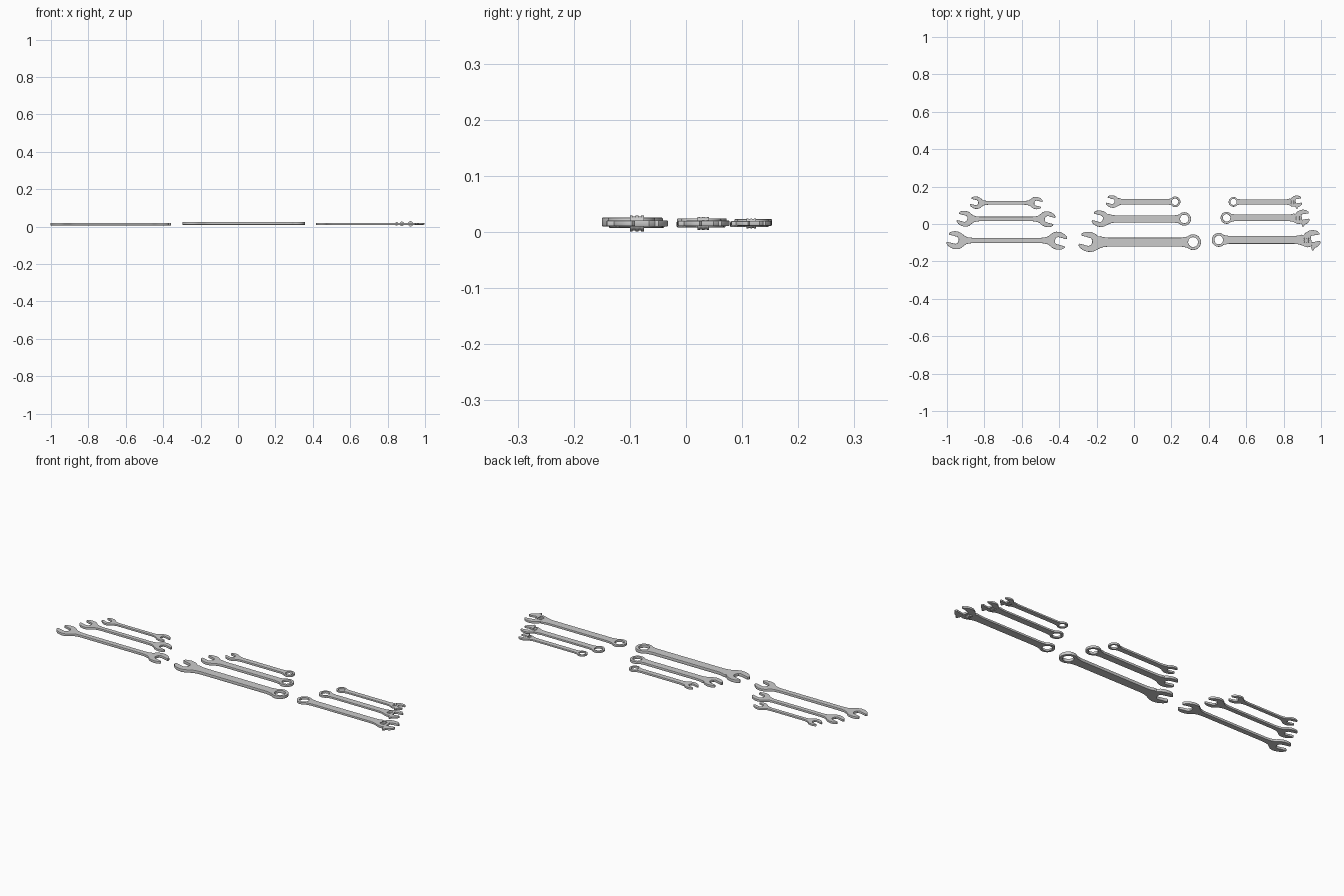
import bpy, math
from mathutils import Vector, Matrix

if "Cube" in bpy.data.objects:
    bpy.data.objects.remove(bpy.data.objects["Cube"])


def plate(name, outlines, z, thick, bevel):
    """Flat filled outline with holes, extruded and rounded, turned into a mesh."""
    cu = bpy.data.curves.new(name, 'CURVE')
    cu.dimensions, cu.fill_mode = '2D', 'BOTH'
    cu.extrude, cu.bevel_depth = thick / 2 - bevel, bevel
    cu.offset, cu.bevel_resolution = -bevel, 1
    for pts in outlines:
        sp = cu.splines.new('POLY')
        sp.points.add(len(pts) - 1)
        for p, q in zip(sp.points, pts):
            p.co = (q[0], q[1], 0, 1)
        sp.use_cyclic_u = True
    tmp = bpy.data.objects.new(name + "_tmp", cu)
    bpy.context.collection.objects.link(tmp)
    dg = bpy.context.evaluated_depsgraph_get()
    me = bpy.data.meshes.new_from_object(tmp.evaluated_get(dg))
    bpy.data.objects.remove(tmp)
    ob = bpy.data.objects.new(name, me)
    bpy.context.collection.objects.link(ob)
    ob.location.z = z
    smooth(ob)
    return ob


def smooth(ob):
    bpy.ops.object.select_all(action='DESELECT')
    ob.select_set(True)
    bpy.context.view_layer.objects.active = ob
    bpy.ops.object.shade_smooth_by_angle(angle=math.radians(35))


def place(pts, c, s, deg):
    m = Matrix.Rotation(math.radians(deg), 2)
    return [m @ Vector(p) * s + Vector(c) for p in pts]


def circle(c, r, n=32):
    return [(c[0] + r * math.cos(2 * math.pi * i / n),
             c[1] + r * math.sin(2 * math.pi * i / n)) for i in range(n)]


# open jaw, mouth towards +x, anticlockwise from the lower back to the upper back
half = [(-0.62, 0.74), (-0.3, 0.91), (0.05, 0.97), (0.4, 0.94), (0.74, 0.82),
        (0.97, 0.64), (1.02, 0.5), (0.95, 0.4), (0.05, 0.4), (-0.15, 0.27)]
JAW = [(x, -y) for x, y in half] + [(-0.22, 0)] + half[::-1]


def neck(c, r, w, d):
    """Fillet from a head (d = handle direction along x) to the handle, upper side."""
    return [(c[0] + d * r * a, c[1] + w + r * b)
            for a, b in ((1.0, 0.14), (1.3, 0.05), (1.75, 0))]


def left_jaw(x, y, r, w):
    """Left head and its necks, listed from upper neck anticlockwise to lower neck."""
    up = neck((x, y), r, w, 1)
    low = [(a, 2 * y - b) for a, b in up]
    return up[::-1] + place(JAW, (x, y), r, 165) + low


def right_jaw(x, y, r, w):
    up = neck((x, y), r, w, -1)
    low = [(a, 2 * y - b) for a, b in up]
    return low[::-1] + place(JAW, (x, y), r, -15) + up


def ring(x, y, r, w, side):
    """Outer arc of a ring end; side = +1 for right end, -1 for left end."""
    a0 = math.pi - math.asin(min(0.95, w * 1.25 / r))
    arc = [(x + side * r * math.cos(-a0 + 2 * a0 * i / 28),
            y + side * r * math.sin(-a0 + 2 * a0 * i / 28)) for i in range(29)]
    e = r * 1.5
    return [(x - side * e, y - side * w)] + arc + [(x - side * e, y + side * w)]


# double open-ended wrenches: left centre, right centre, y, head radius, half handle
for n, xl, xr, y, r, w, t in (("large", -0.948, -0.412, -0.088, 0.049, 0.014, 0.013),
                              ("medium", -0.9, -0.468, 0.027, 0.043, 0.012, 0.0115),
                              ("small", -0.84, -0.526, 0.113, 0.034, 0.01, 0.01)):
    plate("open_wrench_" + n, [left_jaw(xl, y, r, w) + right_jaw(xr, y, r, w)],
          0.0135, t, 0.002)

# combination wrenches: jaw at left, ring at right
for n, xl, xr, y, r, w, rr, t in (
        ("large", -0.235, 0.316, -0.097, 0.055, 0.024, 0.042, 0.016),
        ("medium", -0.176, 0.269, 0.027, 0.045, 0.019, 0.036, 0.013),
        ("small", -0.112, 0.22, 0.119, 0.034, 0.014, 0.028, 0.011)):
    plate("combination_wrench_" + n,
          [left_jaw(xl, y, r, w) + ring(xr, y, rr, w, 1), circle((xr, y), rr * 0.64, 12)],
          0.0175, t, 0.002)

# adjustable wrenches: ring at left, fixed jaw, sliding jaw and worm at right
FIXED = [(-0.75, -0.6), (-0.45, -0.72), (-0.1, -0.7), (0.05, -0.55), (0.05, 0.38),
         (0.25, 0.42), (1.0, 0.42), (1.05, 0.55), (0.8, 0.85), (0.4, 1.0),
         (0, 1.0), (-0.4, 0.85), (-0.7, 0.62)]
SLIDE = [(-0.12, -0.8), (-0.05, -1.15), (0.12, -1.15), (0.25, -0.92), (0.6, -0.85),
         (0.95, -0.55), (1.0, -0.4), (0.9, -0.27), (0.05, -0.27), (-0.1, -0.4)]
for n, xl, xr, y, r, w, rr, t in (
        ("large", 0.453, 0.945, -0.085, 0.05, 0.021, 0.037, 0.011),
        ("medium", 0.495, 0.895, 0.033, 0.042, 0.017, 0.032, 0.010),
        ("small", 0.532, 0.863, 0.118, 0.033, 0.013, 0.026, 0.009)):
    up = neck((xr, y), r, w, -1)
    low = [(a, 2 * y - b) for a, b in up]
    outer = ring(xl, y, rr, w, -1)
    plate("adjustable_wrench_" + n,
          [outer + low[::-1] + place(FIXED, (xr, y), r, 10) + up,
           circle((xl, y), rr * 0.64, 12)], 0.015, t, 0.0015)
    plate("sliding_jaw_" + n, [place(SLIDE, (xr, y), r, 10)], 0.015, t * 0.9, 0.0012)
    # ridged worm screw
    for i in range(5):
        bpy.ops.mesh.primitive_cylinder_add(
            vertices=20, radius=r * (0.28 if i % 2 == 0 else 0.25), depth=r * 0.1,
            location=(xr - r * 0.45, y + (i - 2) * r * 0.1 - r * 0.05, 0.015),
            rotation=(math.pi / 2, 0, 0))
        ob = bpy.context.object
        ob.name = f"worm_{n}_{i + 1}"
        smooth(ob)
